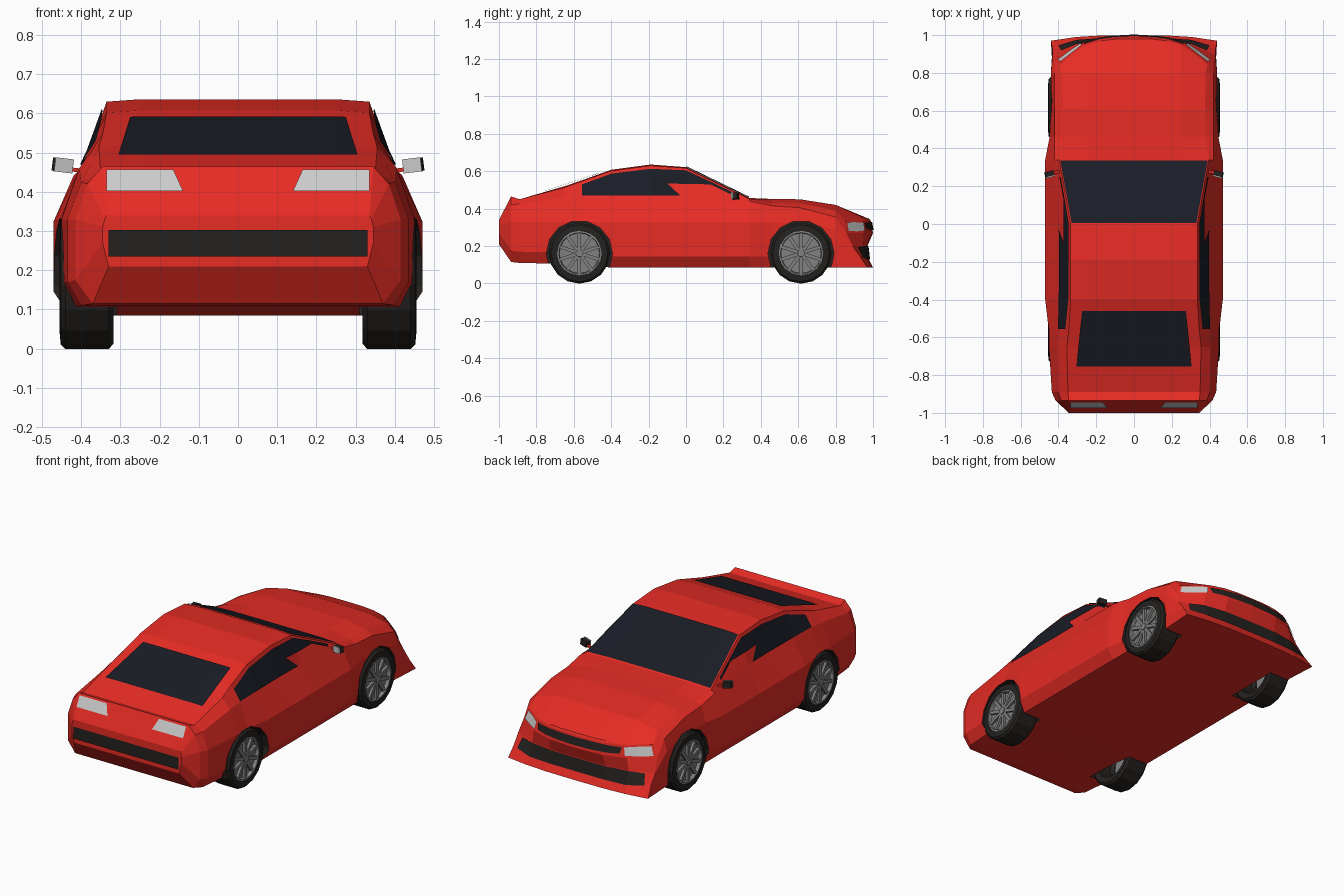
import bpy, bmesh, math
from mathutils import Vector, Matrix
from mathutils.bvhtree import BVHTree

if "Cube" in bpy.data.objects:
    bpy.data.objects.remove(bpy.data.objects["Cube"])


def material(name, r, g, b):
    m = bpy.data.materials.new(name)
    m.diffuse_color = (r, g, b, 1)
    m.use_nodes = True
    m.node_tree.nodes["Principled BSDF"].inputs["Base Color"].default_value = m.diffuse_color
    return m


RED = material("red_paint", 0.80, 0.025, 0.018)
GLASS = material("dark_glass", 0.010, 0.012, 0.019)
BLACK = material("black_rubber", 0.018, 0.016, 0.014)
LAMP = material("lamp", 0.55, 0.55, 0.55)
RIM = material("rim_metal", 0.22, 0.22, 0.22)


def finish(bm, name, mat):
    mesh = bpy.data.meshes.new(name)
    bm.to_mesh(mesh)
    bm.free()
    ob = bpy.data.objects.new(name, mesh)
    bpy.context.collection.objects.link(ob)
    mesh.materials.append(mat)
    return ob


# Body half-sections: y, floor z, floor x, waist x z, shoulder x z, edge x z, top z
SECTIONS = [
    (-1.00, .210, .33, .345, .31, .34, .33, .335, .34, .34),
    (-.935, .115, .37, .415, .33, .385, .42, .345, .465, .465),
    (-.89, .110, .40, .435, .33, .40, .425, .35, .450, .450),
    (-.65, .105, .42, .450, .33, .405, .46, .355, .513, .520),
    (-.555, .10, .43, .452, .33, .40, .465, .345, .548, .552),
    (-.40, .085, .43, .470, .325, .395, .465, .335, .602, .608),
    (-.19, .085, .43, .470, .325, .392, .465, .335, .630, .636),
    (0.00, .085, .43, .470, .325, .395, .465, .335, .617, .622),
    (0.34, .085, .43, .470, .325, .42, .44, .395, .452, .457),
    (0.46, .085, .43, .447, .325, .42, .415, .38, .430, .452),
    (0.61, .085, .43, .440, .32, .42, .405, .375, .428, .450),
    (0.80, .085, .43, .440, .29, .422, .355, .38, .390, .420),
    (1.00, .085, .44, .432, .20, .42, .27, .39, .335, .345),
]
COLS = (0, .4, .7, 1)
DENT = (0, .03, .03, 0, .012, .02)


def place(row, f, sec):
    """Point on a section row at a fraction of its half width; the nose is bowed."""
    y, zb, x1, x3, z3, x4, z4, x5, z5, z6 = sec
    px, pz = ((x1, zb), (x3, zb + .06), (x3, z3), (x4, z4), (x5, z5), (.25, z6))[row]
    x = px * f
    if y > .99:
        y -= (.35 + (pz - .085) * 8.5) * x ** 3 + DENT[row] * (1 - (x / .44) ** 2)
    return Vector((x, y, pz))


# Lofted body
bm = bmesh.new()


def add_grid(rows):
    vs = [[bm.verts.new(p) for p in r] for r in rows]
    for a, b in zip(vs, vs[1:]):
        for i in range(len(a) - 1):
            bm.faces.new((a[i], a[i + 1], b[i + 1], b[i]))


add_grid([[place(0, f, s) for f in COLS] + [place(r, 1, s) for r in range(1, 5)]
          + [place(5, f, s) for f in reversed(COLS)] for s in SECTIONS])
for s in (SECTIONS[0], SECTIONS[-1]):
    add_grid([[place(r, f, s) for f in COLS] for r in range(6)])
dup = bmesh.ops.duplicate(bm, geom=bm.verts[:] + bm.edges[:] + bm.faces[:])
for v in dup["geom"]:
    if isinstance(v, bmesh.types.BMVert):
        v.co.x *= -1
bmesh.ops.remove_doubles(bm, verts=bm.verts[:], dist=.0005)
bmesh.ops.recalc_face_normals(bm, faces=bm.faces[:])
surface = BVHTree.FromBMesh(bm)
body = finish(bm, "body", RED)

# Wheel arches
AXLES = (-.57, .615)
bm = bmesh.new()
for y in AXLES:
    for s in (-1, 1):
        m = Matrix.Translation((s * .46, y, .16)) @ Matrix.Rotation(math.pi / 2, 4, 'Y')
        bmesh.ops.create_cone(bm, cap_ends=True, segments=14, radius1=.177, radius2=.177,
                              depth=.30, matrix=m)
cutter = finish(bm, "arch_cutter", BLACK)
cutter.hide_render = True
mod = body.modifiers.new("arches", 'BOOLEAN')
mod.operation, mod.object, mod.solver = 'DIFFERENCE', cutter, 'EXACT'
mod.material_mode = 'TRANSFER'
bpy.context.view_layer.objects.active = body
bpy.ops.object.modifier_apply(modifier=mod.name)
bpy.data.objects.remove(cutter)

# Panels: strips of point pairs projected on the body, mirrored left and right
VIEWS = {
    'side': lambda a, b: ((2, a, b), (-1, 0, 0)),
    'top': lambda a, b: ((a, b, 2), (0, 0, -1)),
    'tail': lambda a, b: ((a, -2, b), (0, 1, 0)),
    'nose': lambda a, b: ((a, 2, b), (0, -1, 0)),
}


def panel(name, view, pairs, mat, lift=.006):
    bm = bmesh.new()
    for s in (1, -1):
        rows = []
        for pair in pairs:
            row = []
            for a, b in pair:
                o, d = VIEWS[view](a, b)
                hit, n, _, _ = surface.ray_cast(Vector(o), Vector(d))
                if hit is None:
                    hit, n, _, _ = surface.find_nearest(Vector((a, .9, b)))
                p = hit - Vector(d) * lift
                row.append(bm.verts.new((p.x * s, p.y, p.z)))
            rows.append(row)
        for r, q in zip(rows, rows[1:]):
            f = bm.faces.new((r[0], q[0], q[1], r[1]))
            f.normal_update()
            out = -Vector(d)
            if view == 'side':
                out.x *= s
            if f.normal.dot(out) < 0:
                f.normal_flip()
    bmesh.ops.remove_doubles(bm, verts=bm.verts[:], dist=.0005)
    return finish(bm, name, mat)


panel("windshield", 'top', [((0, .004), (0, .337)), ((.25, .004), (.25, .337)),
                            ((.33, .004), (.39, .337))], GLASS)
panel("rear_window", 'top', [((0, -.46), (0, -.755)), ((.25, -.46), (.25, -.755)),
                             ((.275, -.46), (.305, -.755))], GLASS)
panel("side_window_rear", 'side', [((-.555, .47), (-.555, .53)), ((-.40, .47), (-.40, .587)),
                                   ((-.19, .47), (-.19, .613)), ((-.03, .47), (-.10, .535))], GLASS)
panel("side_window_front", 'side', [((-.10, .535), (-.19, .613)), ((0, .532), (0, .605)),
                                    ((.13, .53), (.13, .545)), ((.25, .472), (.25, .487))], GLASS)
panel("tail_lamps", 'tail', [((.14, .402), (.165, .457)), ((.335, .402), (.335, .457))], LAMP)
panel("tail_strip", 'tail', [((0, .235), (0, .303)), ((.33, .235), (.33, .303))], BLACK)
panel("upper_grille", 'nose', [((0, .285), (0, .328)), ((.11, .285), (.11, .328)),
                               ((.19, .287), (.19, .326)), ((.255, .29), (.265, .324))], BLACK)
panel("lower_grille", 'nose', [((0, .128), (0, .20)), ((.174, .128), (.174, .20)),
                               ((.304, .128), (.304, .20)), ((.40, .14), (.385, .195))], BLACK)
panel("headlamps", 'nose', [((.285, .283), (.275, .325)), ((.34, .279), (.34, .328)),
                            ((.405, .28), (.388, .326))], LAMP)


# Wheels
def lathe(bm, profile, n):
    rings = [[bm.verts.new((x, r * math.cos(2 * math.pi * i / n), r * math.sin(2 * math.pi * i / n)))
              for i in range(n)] for x, r in profile]
    for a, b in zip(rings, rings[1:]):
        for i in range(n):
            j = (i + 1) % n
            bm.faces.new((a[i], a[j], b[j], b[i]))
    return rings


def box(bm, size, matrix):
    bmesh.ops.create_cube(bm, size=1, matrix=matrix @ Matrix.Diagonal((*size, 1)))


for end, y in zip(("rear", "front"), AXLES):
    for side, s in (("left", -1), ("right", 1)):
        spot = Matrix.Translation((0, y, .162)) @ Matrix.Rotation(0 if s > 0 else math.pi, 4, 'Z')
        bm = bmesh.new()
        lathe(bm, [(.41, .115), (.325, .118), (.318, .150), (.33, .163), (.44, .163), (.452, .152),
                   (.455, .120), (.43, .117)], 16)
        bmesh.ops.recalc_face_normals(bm, faces=bm.faces[:])
        finish(bm, f"{end}_{side}_tyre", BLACK).matrix_world = spot

        bm = bmesh.new()
        rings = lathe(bm, [(.425, .117), (.452, .120), (.454, .110), (.434, .107), (.434, .02)], 20)
        bm.faces.new(rings[-1])
        for k in range(10):
            turn = Matrix.Rotation(k * math.pi / 5, 4, 'X')
            box(bm, (.014, .018, .09), turn @ Matrix.Translation((.441, 0, .064)))
        hub = Matrix.Translation((.443, 0, 0)) @ Matrix.Rotation(math.pi / 2, 4, 'Y')
        bmesh.ops.create_cone(bm, cap_ends=True, segments=10, radius1=.024, radius2=.02,
                              depth=.02, matrix=hub)
        bmesh.ops.recalc_face_normals(bm, faces=bm.faces[:])
        finish(bm, f"{end}_{side}_rim", RIM).matrix_world = spot

# Door mirrors
for side, s in (("left", -1), ("right", 1)):
    tilt = Matrix.Translation((s * .448, .265, .468)) @ Matrix.Rotation(-s * .12, 4, 'Y') \
        @ Matrix.Rotation(-s * .25, 4, 'Z')
    for name, size, off, mat in (("housing", (.046, .028, .034), (0, 0, 0), BLACK),
                                 ("glass", (.048, .006, .036), (0, -.015, 0), LAMP),
                                 ("stem", (.05, .014, .01), (-s * .035, 0, -.008), RED)):
        bm = bmesh.new()
        box(bm, size, tilt @ Matrix.Translation(off))
        finish(bm, f"{side}_mirror_{name}", mat)
